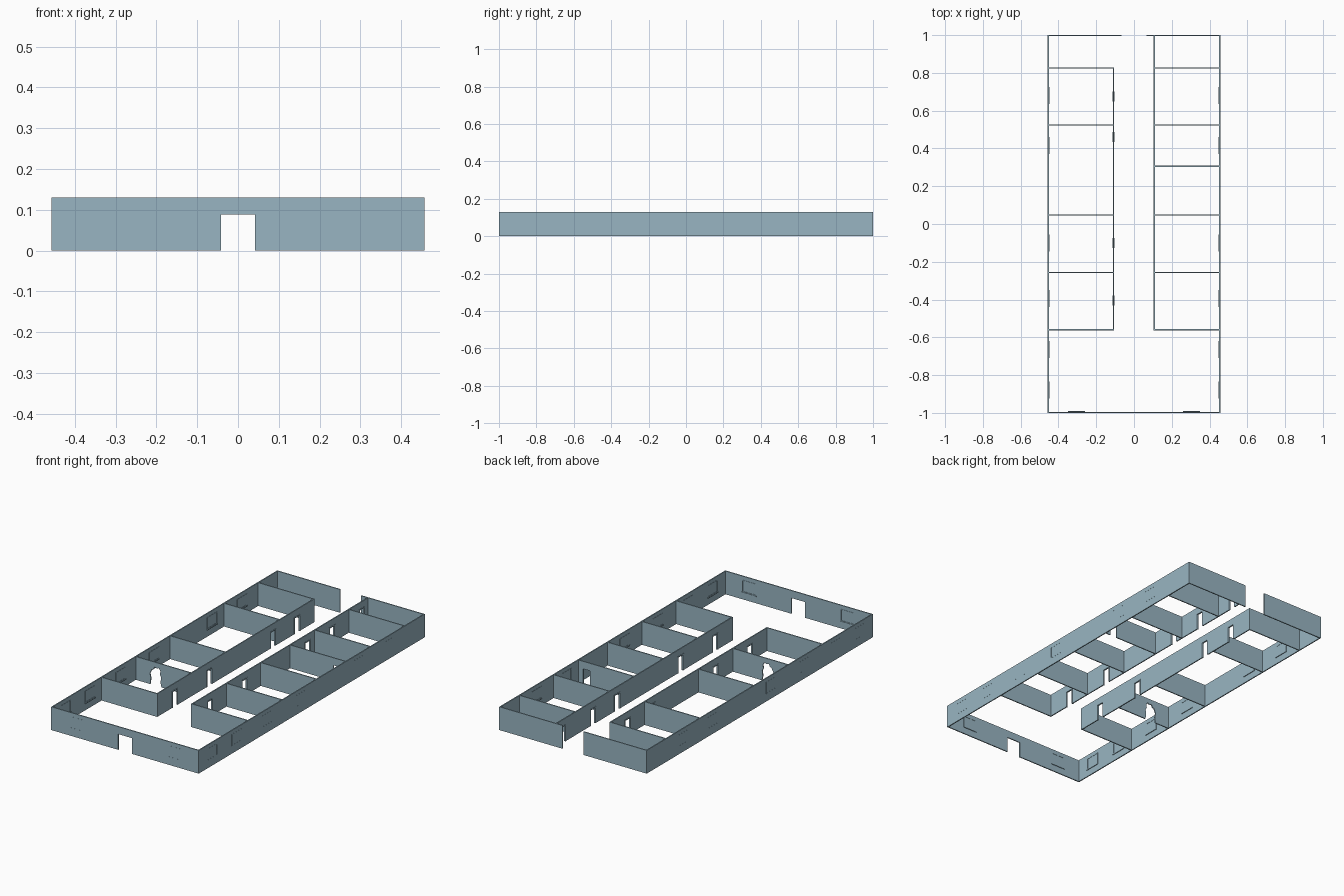
import bpy, bmesh
from mathutils import Vector

if "Cube" in bpy.data.objects:
    bpy.data.objects.remove(bpy.data.objects["Cube"])

H, T = 0.13, 0.006          # wall height and thickness
DOOR_H, DOOR_W = 0.088, 0.042

paint = bpy.data.materials.new("blue_grey_paint")
paint.diffuse_color = (0.315, 0.463, 0.54, 1)
paint.use_nodes = True
paint.node_tree.nodes["Principled BSDF"].inputs["Base Color"].default_value = paint.diffuse_color


def place(axis, u, c, z):
    """Point at distance u along the wall axis, c across it."""
    return Vector((u, c, z)) if axis == 'x' else Vector((c, u, z))


def slab(name, axis, c, outline, t=T):
    """Extrude a (u, z) outline into a slab centred on c."""
    bm = bmesh.new()
    face = bm.faces.new([bm.verts.new(place(axis, u, c - t / 2, z)) for u, z in outline])
    ext = bmesh.ops.extrude_face_region(bm, geom=[face], use_keep_orig=True)
    verts = [g for g in ext['geom'] if isinstance(g, bmesh.types.BMVert)]
    bmesh.ops.translate(bm, verts=verts, vec=place(axis, 0, t, 0))
    bmesh.ops.recalc_face_normals(bm, faces=bm.faces)
    mesh = bpy.data.meshes.new(name)
    # triangulate the concave outlines cleanly
    bmesh.ops.triangulate(bm, faces=[f for f in bm.faces if len(f.verts) > 4])
    bm.to_mesh(mesh)
    bm.free()
    mesh.materials.append(paint)
    ob = bpy.data.objects.new(name, mesh)
    bpy.context.collection.objects.link(ob)
    return ob


def notch(centre, w=DOOR_W, h=DOOR_H):
    return [(centre - w / 2, 0), (centre - w / 2, h), (centre + w / 2, h), (centre + w / 2, 0)]


def wall(name, axis, c, a, b, notches=()):
    """Wall from a to b with openings that reach the floor."""
    outline = [(a, 0)]
    for n in sorted(notches, key=lambda n: n[0][0]):
        outline += n
    slab(name, axis, c, outline + [(b, 0), (b, H), (a, H)])


def casing(name, axis, c, u):
    """Thin trim around a doorway."""
    w, h, e = DOOR_W / 2, DOOR_H, 0.006
    slab(name, axis, c, [(u - w - e, 0), (u - w - e, h + e), (u + w + e, h + e), (u + w + e, 0),
                         (u + w, 0), (u + w, h), (u - w, h), (u - w, 0)], 0.009)


def window(name, axis, c, u, inward):
    """Closed window: pane framed by four bars, plus a sill."""
    w, z0, z1, e = 0.043, 0.042, 0.108, 0.004

    def bar(part, u0, u1, za, zb, t, off=0.0005):
        slab(f"{name}_{part}", axis, c + inward * off,
             [(u0, za), (u0, zb), (u1, zb), (u1, za)], t)
    bar("bottom_rail", u - w, u + w, z0, z0 + e, 0.008)
    bar("top_rail", u - w, u + w, z1 - e, z1, 0.008)
    for side, s in (("left", -1), ("right", 1)):
        m = u + s * (w - e / 2)
        bar(side + "_stile", m - e / 2, m + e / 2, z0 + e, z1 - e, 0.008)
    bar("sill", u - w - 0.002, u + w + 0.002, z0 - 0.005, z0, 0.010, 0.002)


X, Y = 0.454, 0.997          # outer wall centre lines
XL, XR = -0.109, 0.107       # corridor walls

# outer walls
wall("front_wall", 'x', -Y, -X - T / 2, X + T / 2, [notch(0, 0.084)])
wall("back_wall_left", 'x', Y, -X - T / 2, -0.065)
wall("back_wall_right", 'x', Y, 0.065, X + T / 2)
for side, s in (("left", -1), ("right", 1)):
    wall(side + "_wall", 'y', s * X, -Y, Y)
    for i, y in enumerate((0.68, 0.415, -0.10, -0.395, -0.665, -0.88)):
        window(f"{side}_window_{i}", 'y', s * X, y, -s)
    window(side + "_front_window", 'x', -Y, s * 0.305, 1)

# corridor walls with doorways
doors = [0.675, 0.46, -0.10, -0.405]
for side, c, end, ds in (("left", XL, 0.828, doors), ("right", XR, Y, doors + [0.94])):
    wall(f"corridor_wall_{side}", 'y', c, -0.56, end, [notch(d) for d in ds])
    for i, d in enumerate(ds):
        casing(f"{side}_door_casing_{i}", 'y', c, d)

# room partitions
broken_hole = [(-0.362, 0), (-0.358, 0.035), (-0.364, 0.06), (-0.352, 0.085), (-0.342, 0.088),
               (-0.335, 0.102), (-0.318, 0.098), (-0.308, 0.104), (-0.298, 0.088),
               (-0.302, 0.07), (-0.294, 0.055), (-0.298, 0.025), (-0.292, 0)]
for i, y in enumerate((0.826, 0.524, 0.047, -0.257, -0.56)):
    wall(f"left_partition_{i}", 'x', y, -X, XL + T / 2, [broken_hole] if i == 3 else [])
for i, y in enumerate((0.826, 0.524, 0.306, 0.047, -0.257, -0.56)):
    wall(f"right_partition_{i}", 'x', y, XR - T / 2, X, [notch(0.40)] if i == 2 else [])
